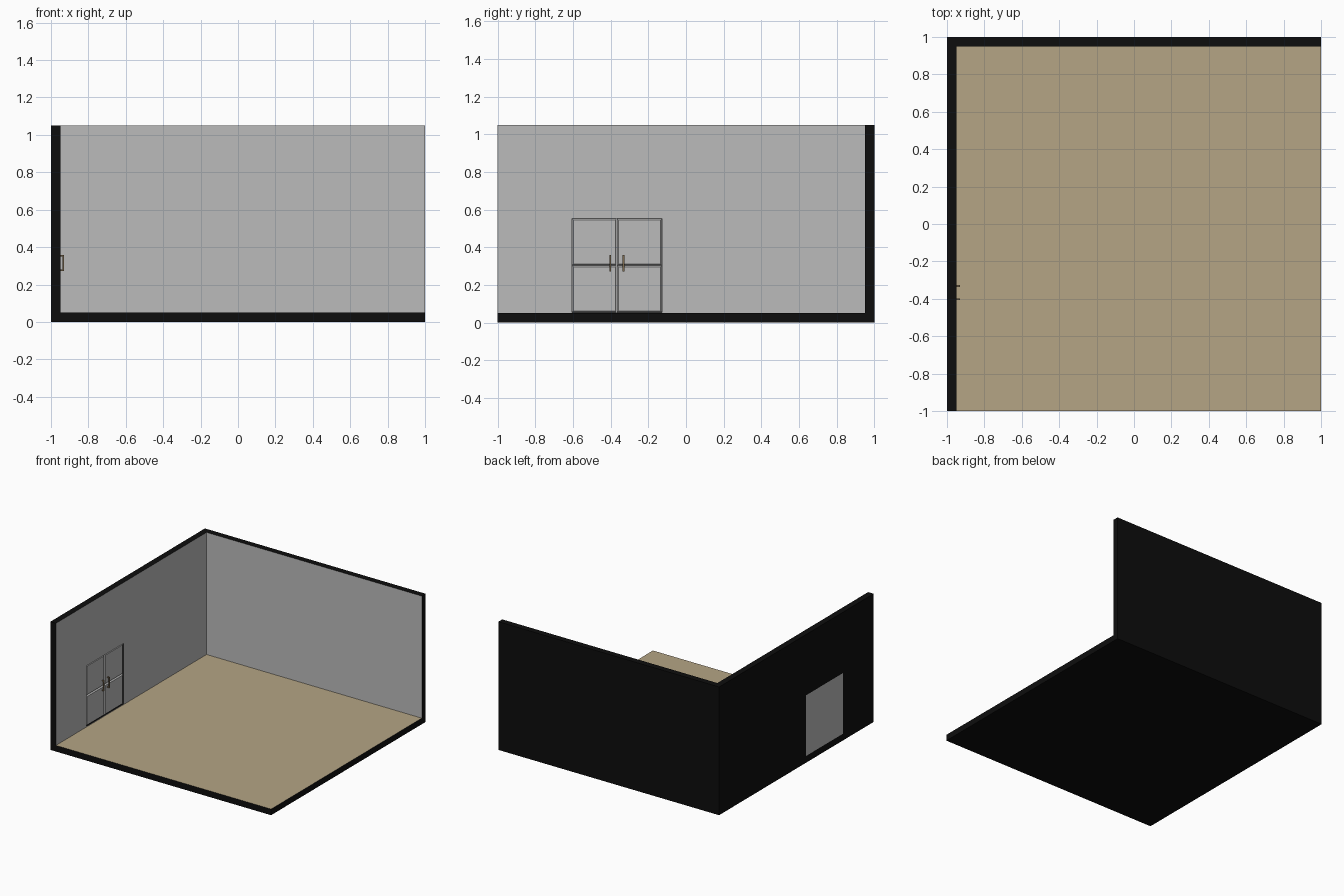
import bpy, bmesh
from mathutils import Vector

if "Cube" in bpy.data.objects:
    bpy.data.objects.remove(bpy.data.objects["Cube"])


def material(name, rgb):
    m = bpy.data.materials.new(name)
    m.diffuse_color = (*rgb, 1)
    m.use_nodes = True
    m.node_tree.nodes["Principled BSDF"].inputs["Base Color"].default_value = m.diffuse_color
    return m


BLACK = material("black_shell", (0.004, 0.004, 0.004))
GREY = material("wall_grey", (0.50, 0.50, 0.50))
TAN = material("floor_tan", (0.46, 0.375, 0.235))
BRONZE = material("handle_bronze", (0.21, 0.15, 0.08))


def box_bm(lo, hi):
    bm = bmesh.new()
    bmesh.ops.create_cube(bm, size=1)
    lo, hi = Vector(lo), Vector(hi)
    for v in bm.verts:
        v.co = (lo + hi) / 2 + v.co * (hi - lo)
    return bm


def to_object(name, bm, *mats):
    mesh = bpy.data.meshes.new(name)
    bm.to_mesh(mesh)
    bm.free()
    for m in mats:
        mesh.materials.append(m)
    ob = bpy.data.objects.new(name, mesh)
    bpy.context.collection.objects.link(ob)
    return ob


def cut(ob, lo, hi):
    cutter = to_object("cutter", box_bm(lo, hi))
    cutter.hide_render = True
    mod = ob.modifiers.new("cut", 'BOOLEAN')
    mod.operation = 'DIFFERENCE'
    mod.solver = 'EXACT'
    mod.object = cutter
    bpy.context.view_layer.objects.active = ob
    bpy.ops.object.modifier_apply(modifier=mod.name)
    bpy.data.objects.remove(cutter, do_unlink=True)


T = 0.05                      # wall and floor thickness
IN = -1 + T                   # inner face of the left wall
Y0, Y1, Z0, Z1 = -0.605, -0.128, 0.055, 0.552   # doorway
YM, ZM = (Y0 + Y1) / 2, (Z0 + Z1) / 2

# Room shell: block hollowed out from the front, right and top, plus doorway
shell = to_object("room_shell", box_bm((-1, -1, 0), (1, 1, 1.05)), BLACK, GREY, TAN)
cut(shell, (IN, -1.3, T), (1.3, 1 - T, 1.3))
cut(shell, (-1.2, Y0, Z0), (-0.8, Y1, Z1))

# Inner wall faces grey, floor top tan, everything else black
for p in shell.data.polygons:
    n, c = p.normal, p.center
    inner_left = n.x > 0.9 and c.x < 0
    inner_back = n.y < -0.9 and abs(c.y - (1 - T)) < 0.01
    floor_top = n.z > 0.9 and abs(c.z - T) < 0.002
    p.material_index = 2 if floor_top else 1 if inner_left or inner_back else 0


# Door leaves: two raised, bevelled panels on the room side, plain outside
def door_leaf(name, ya, yb):
    bm = box_bm((-1, ya, Z0), (IN - 0.01, yb, Z1))
    bmesh.ops.bisect_plane(bm, geom=bm.verts[:] + bm.edges[:] + bm.faces[:],
                           plane_co=(0, 0, ZM), plane_no=(0, 0, 1))
    bm.normal_update()
    panels = [f for f in bm.faces if f.normal.x > 0.9]
    bmesh.ops.inset_individual(bm, faces=panels, thickness=0.011, depth=0.01)
    to_object(name, bm, GREY)


door_leaf("left_door_leaf", Y0, YM - 0.001)
door_leaf("right_door_leaf", YM + 0.001, Y1)


# Handles: flat U-shaped pulls extruded sideways
def handle(name, y):
    w, t, za, zb = 0.009, 0.007, 0.272, 0.358
    a, b = IN - 0.002, IN + 0.019
    prof = [(a, za), (b, za), (b, zb), (a, zb), (a, zb - t),
            (b - t, zb - t), (b - t, za + t), (a, za + t)]
    bm = bmesh.new()
    face = bm.faces.new([bm.verts.new((x, y - w / 2, z)) for x, z in prof])
    ext = bmesh.ops.extrude_face_region(bm, geom=[face])
    bmesh.ops.translate(bm, vec=(0, w, 0),
                        verts=[e for e in ext["geom"] if isinstance(e, bmesh.types.BMVert)])
    bmesh.ops.recalc_face_normals(bm, faces=bm.faces[:])
    to_object(name, bm, BRONZE)


handle("left_handle", YM - 0.035)
handle("right_handle", YM + 0.035)
